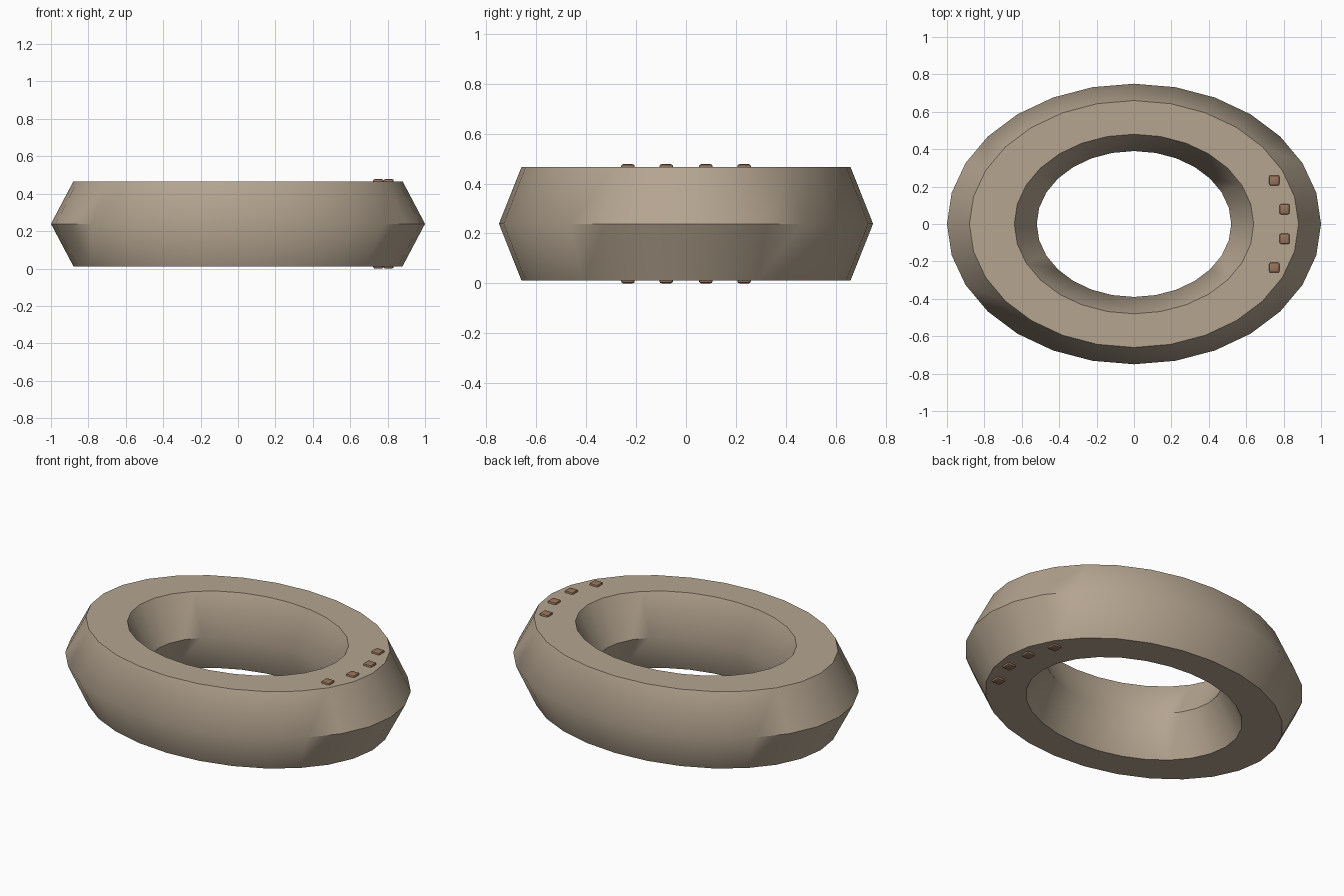
import bpy, bmesh, math

if "Cube" in bpy.data.objects:
    bpy.data.objects.remove(bpy.data.objects["Cube"])

MID_Z, HALF = 0.239, 0.227      # ring centre height and half thickness
SQUASH = 0.75                   # depth / width of the oval
SEGS = 28


def material(name, rgb):
    m = bpy.data.materials.new(name)
    m.diffuse_color = (*rgb, 1)
    m.use_nodes = True
    m.node_tree.nodes["Principled BSDF"].inputs["Base Color"].default_value = m.diffuse_color
    return m


def finish(bm, name, mat, angle):
    bmesh.ops.recalc_face_normals(bm, faces=bm.faces)
    me = bpy.data.meshes.new(name)
    bm.to_mesh(me)
    bm.free()
    me.materials.append(mat)
    ob = bpy.data.objects.new(name, me)
    bpy.context.collection.objects.link(ob)
    bpy.ops.object.select_all(action='DESELECT')
    ob.select_set(True)
    bpy.context.view_layer.objects.active = ob
    bpy.ops.object.shade_smooth_by_angle(angle=math.radians(angle))
    return ob


tan = material("warm_tan", (0.46, 0.375, 0.28))
brown = material("stud_brown", (0.31, 0.175, 0.105))

# Oval ring: hexagonal cross-section swept round an ellipse
profile = [(1.0, 0), (0.88, HALF), (0.64, HALF),
           (0.52, 0), (0.64, -HALF), (0.88, -HALF)]
bm = bmesh.new()
loops = []
for i in range(SEGS):
    a = 2 * math.pi * i / SEGS
    loops.append([bm.verts.new((r * math.cos(a), SQUASH * r * math.sin(a), MID_Z + z))
                  for r, z in profile])
for i in range(SEGS):
    p, q = loops[i], loops[(i + 1) % SEGS]
    for j in range(6):
        k = (j + 1) % 6
        bm.faces.new((p[j], q[j], q[k], p[k]))
finish(bm, "oval_ring", tan, 49.5)

# Rounded studs on the top and bottom faces at the right end
for side, label in ((1, "top"), (-1, "bottom")):
    for n, deg in enumerate((-22.5, -7.5, 7.5, 22.5)):
        a = math.radians(deg)
        bm = bmesh.new()
        bmesh.ops.create_cube(bm, size=1)
        bmesh.ops.scale(bm, vec=(0.055, 0.055, 0.024), verts=bm.verts)
        bmesh.ops.bevel(bm, geom=bm.edges[:], offset=0.009, segments=2,
                        profile=0.5, affect='EDGES')
        bmesh.ops.translate(bm, verts=bm.verts, vec=(
            0.812 * math.cos(a), SQUASH * 0.812 * math.sin(a), MID_Z + side * HALF))
        finish(bm, f"{label}_stud_{n + 1}", brown, 40)
